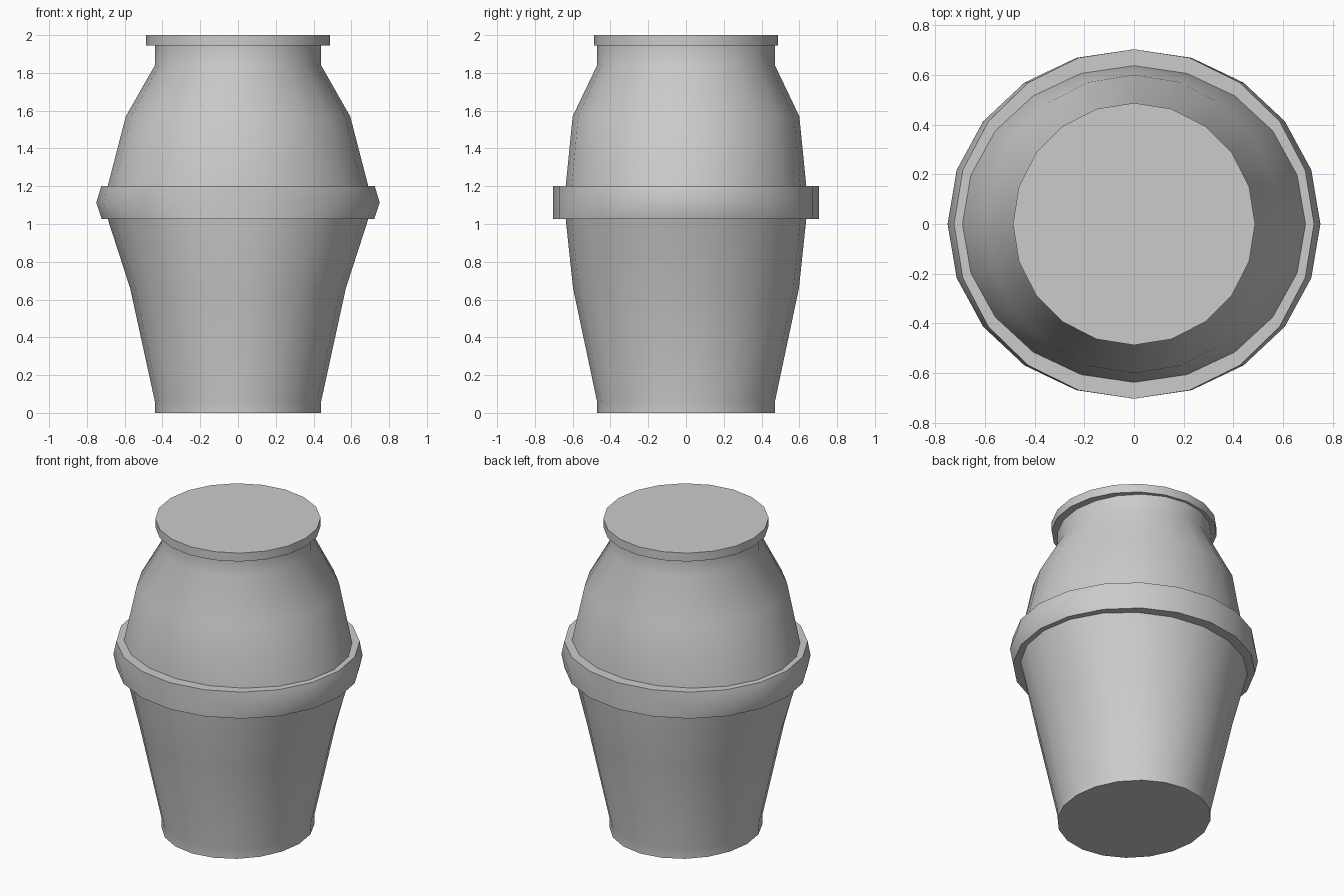
import bpy, bmesh, math

if "Cube" in bpy.data.objects:
    bpy.data.objects.remove(bpy.data.objects["Cube"])

SIDES = 20


def loft(name, levels):
    """Stack elliptical rings (z, x radius, y radius) and cap both ends."""
    bm = bmesh.new()
    rings = []
    for z, rx, ry in levels:
        ring = []
        for i in range(SIDES):
            a = 2 * math.pi * i / SIDES
            ring.append(bm.verts.new((rx * math.cos(a), ry * math.sin(a), z)))
        rings.append(ring)
    for low, high in zip(rings, rings[1:]):
        for i in range(SIDES):
            j = (i + 1) % SIDES
            bm.faces.new((low[i], low[j], high[j], high[i]))
    bm.faces.new(rings[0][::-1])
    bm.faces.new(rings[-1])
    bmesh.ops.recalc_face_normals(bm, faces=bm.faces)
    mesh = bpy.data.meshes.new(name)
    bm.to_mesh(mesh)
    bm.free()
    obj = bpy.data.objects.new(name, mesh)
    bpy.context.collection.objects.link(obj)
    bpy.ops.object.select_all(action='DESELECT')
    obj.select_set(True)
    bpy.context.view_layer.objects.active = obj
    bpy.ops.object.shade_smooth_by_angle(angle=math.radians(40))
    return obj


# One continuous skin: tapered base, bevelled middle band, shoulder, neck, lid
base = [(0, 0.44, 0.471), (0.06, 0.44, 0.471), (0.66, 0.571, 0.598), (1.027, 0.69, 0.637)]
band = [(1.027, 0.722, 0.703), (1.114, 0.75, 0.703), (1.2, 0.724, 0.703)]
shoulder = [(1.2, 0.69, 0.637), (1.57, 0.594, 0.6), (1.84, 0.44, 0.471), (1.945, 0.44, 0.471)]
lid = [(1.945, 0.487, 0.487), (2.0, 0.487, 0.487)]
loft("mixer_drum", base + band + shoulder + lid)
